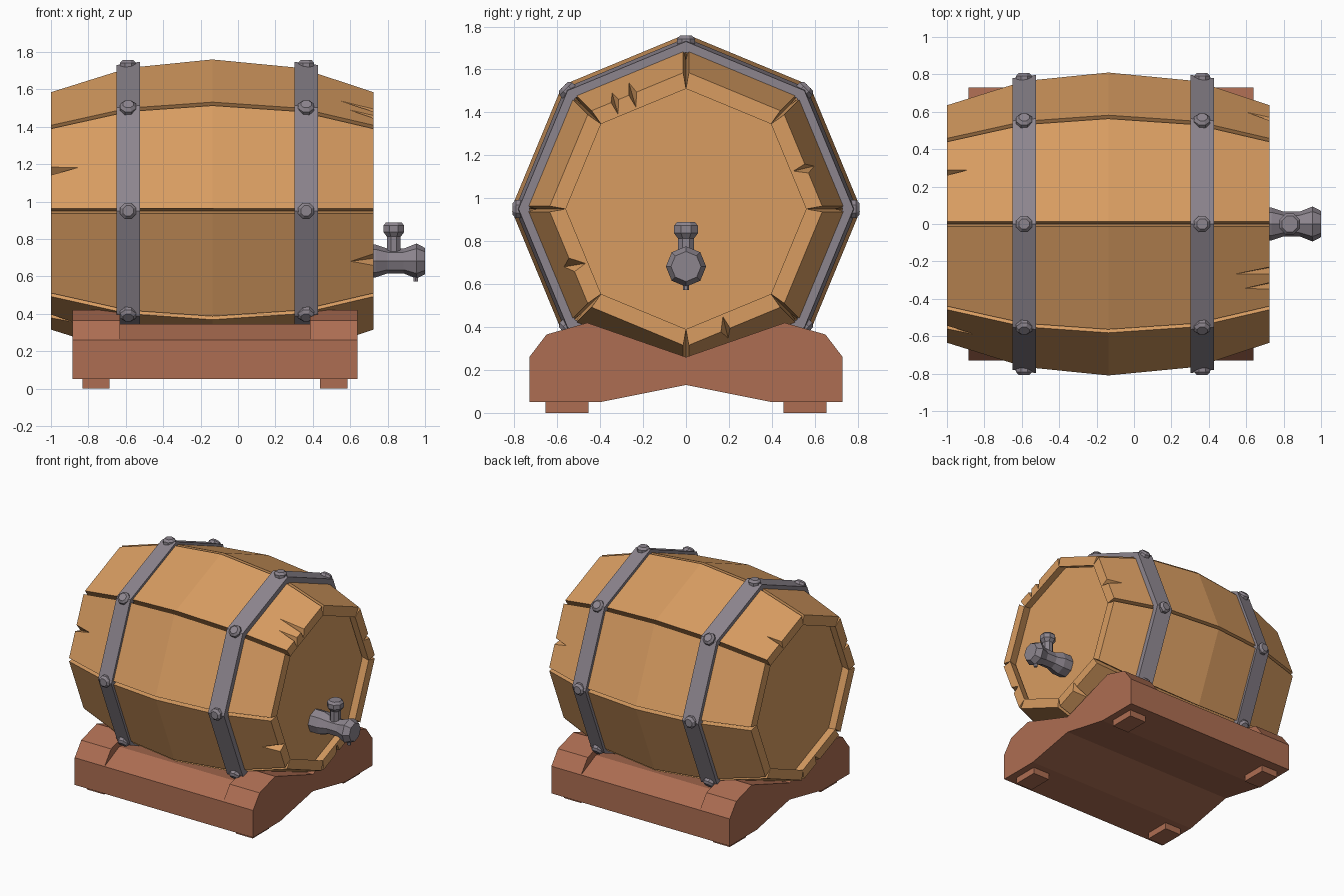
import bpy, bmesh, math
from mathutils import Vector, Matrix

if "Cube" in bpy.data.objects:
    bpy.data.objects.remove(bpy.data.objects["Cube"])

def material(name, rgb):
    m = bpy.data.materials.new(name)
    m.diffuse_color = (*rgb, 1)
    m.use_nodes = True
    m.node_tree.nodes["Principled BSDF"].inputs["Base Color"].default_value = m.diffuse_color
    return m

OAK = material("oak", (0.69, 0.335, 0.12))
IRON = material("iron", (0.265, 0.235, 0.27))
RED_WOOD = material("red_wood", (0.42, 0.155, 0.085))

def finish(bm, name, mat):
    bmesh.ops.recalc_face_normals(bm, faces=bm.faces)
    me = bpy.data.meshes.new(name)
    bm.to_mesh(me)
    bm.free()
    me.materials.append(mat)
    ob = bpy.data.objects.new(name, me)
    bpy.context.collection.objects.link(ob)
    return ob

def loft(bm, rings, closed=False):
    """Skin equal point rings; cap the ends unless closed into a tube."""
    vs = [[bm.verts.new(p) for p in r] for r in rings]
    n = len(vs[0])
    pairs = list(zip(vs, vs[1:])) + ([(vs[-1], vs[0])] if closed else [])
    for a, b in pairs:
        for i in range(n):
            j = (i + 1) % n
            bm.faces.new((a[i], a[j], b[j], b[i]))
    if not closed:
        bm.faces.new(vs[0])
        bm.faces.new(vs[-1])

def turned(bm, profile, origin, axis, sides=8, phase=0.0, closed=False):
    """Low-poly lathe: profile of (distance along axis, radius)."""
    rot = Vector((0, 0, 1)).rotation_difference(Vector(axis)).to_matrix().to_4x4()
    m = Matrix.Translation(origin) @ rot
    loft(bm, [[m @ Vector((r * math.cos(phase + i * math.tau / sides),
                           r * math.sin(phase + i * math.tau / sides), d))
               for i in range(sides)] for d, r in profile], closed)

CZ = 0.95                      # height of the barrel axis
def polar(x, r, a):
    return Vector((x, r * math.cos(a), CZ + r * math.sin(a)))

# Staves: (x, outer radius, inner radius)
PROFILE = [(-1.0, 0.64, 0.56), (-0.585, 0.77, 0.69), (-0.137, 0.815, 0.73),
           (0.33, 0.77, 0.69), (0.725, 0.64, 0.56)]
GAP = 0.014
# Cracks: stave -> (end, sideways offset, width, length)
CRACKS = {0: [(1, -0.045, 0.06, 0.13)], 1: [(-1, -0.055, 0.04, 0.12)],
          2: [(1, 0.02, 0.05, 0.19), (1, 0.11, 0.05, 0.14)],
          3: [(-1, 0.01, 0.06, 0.16)], 4: [(1, 0.03, 0.09, 0.13)],
          5: [(-1, 0.04, 0.06, 0.13)], 6: [(1, -0.05, 0.06, 0.14)]}

def crack_cutter(k, end, off, w, length):
    a = math.radians(22.5 + 45 * k)
    radial = Vector((0, math.cos(a), math.sin(a)))
    side = Vector((0, -math.sin(a), math.cos(a)))
    base = Vector((0.735 if end > 0 else -1.01, 0, CZ)) + side * off
    apo = 0.64 * math.cos(math.pi / 8)
    pts = [base + radial * (apo + 0.02) + side * w * 0.55,
           base + radial * (apo + 0.02) - side * w * 0.55,
           base + radial * (apo - 0.07) + side * w * 0.3,
           base + radial * (apo + 0.3 * length + 0.005) - Vector((end * (length + 0.01), 0, 0))]
    bm = bmesh.new()
    v = [bm.verts.new(p) for p in pts]
    for f in ((0, 1, 2), (0, 1, 3), (1, 2, 3), (0, 2, 3)):
        bm.faces.new([v[i] for i in f])
    ob = finish(bm, "crack_cutter", OAK)
    ob.hide_render = True
    return ob

for k in range(8):
    a0, a1 = math.radians(45 * k), math.radians(45 * k + 45)
    rings = []
    for x, ro, ri in PROFILE:
        p, q = polar(x, ro, a0), polar(x, ro, a1)
        shift = (q - p).normalized() * GAP
        rings.append([polar(x, ri, a0), p + shift, q - shift, polar(x, ri, a1)])
    bm = bmesh.new()
    loft(bm, rings)
    stave = finish(bm, f"stave_{k + 1}", OAK)
    cutters = [crack_cutter(k, *c) for c in CRACKS.get(k, [])]
    for c in cutters:
        mod = stave.modifiers.new("crack", 'BOOLEAN')
        mod.operation, mod.solver, mod.object = 'DIFFERENCE', 'EXACT', c
    if cutters:
        dg = bpy.context.evaluated_depsgraph_get()
        dg.update()
        cut = bpy.data.meshes.new_from_object(stave.evaluated_get(dg))
        stave.modifiers.clear()
        stave.data = cut
        for c in cutters:
            bpy.data.objects.remove(c)

# Recessed barrel heads
for name, x in (("front_head", 0.62), ("back_head", -0.935)):
    bm = bmesh.new()
    turned(bm, [(0, 0.575), (0.04, 0.575)], (x, 0, CZ), (1, 0, 0))
    finish(bm, name, OAK)

# Iron hoops with a rivet over every seam
rivets = bmesh.new()
for name, xa, xb, ra, rb in (("rear_hoop", -0.65, -0.525, 0.78, 0.797),
                             ("tap_hoop", 0.302, 0.427, 0.797, 0.78)):
    bm = bmesh.new()
    turned(bm, [(xa, ra), (xb, rb), (xb, rb - 0.05), (xa, ra - 0.05)],
           (0, 0, CZ), (1, 0, 0), closed=True)
    finish(bm, name, IRON)
    for i in range(8):
        a = math.radians(45 * i)
        turned(rivets, [(0, 0.046), (0.04, 0.046), (0.056, 0.03)],
               polar((xa + xb) / 2, 0.752, a), (0, math.cos(a), math.sin(a)),
               phase=math.pi / 8)
finish(rivets, "rivets", IRON)

# Tap: body, handle and spout
TZ = 0.682
bm = bmesh.new()
turned(bm, [(0.65, 0.088), (0.735, 0.088), (0.80, 0.066), (0.885, 0.066),
            (0.955, 0.094), (1.0, 0.07)], (0, 0, TZ), (1, 0, 0))
finish(bm, "tap_body", IRON)
bm = bmesh.new()
turned(bm, [(0, 0.04), (0.13, 0.04), (0.155, 0.06), (0.19, 0.06), (0.207, 0.045)],
       (0.833, 0, TZ), (0, 0, 1), phase=math.pi / 8)
finish(bm, "tap_handle", IRON)
bm = bmesh.new()
turned(bm, [(0, 0.014), (0.11, 0.014)], (0.95, 0, TZ), (0, 0, -1), sides=6)
finish(bm, "tap_spout", IRON)

# Stand: two cradle ends and a lower middle, mirrored half profiles (y, z)
END_HALF = [(0.40, 0.05), (0.73, 0.05), (0.73, 0.26), (0.65, 0.365), (0.46, 0.42)]
MID_HALF = [(0.40, 0.05), (0.73, 0.05), (0.73, 0.26), (0.55, 0.345)]
for name, half, xa, xb in (("rear_cradle", END_HALF, -0.885, -0.63),
                           ("tap_cradle", END_HALF, 0.385, 0.64),
                           ("middle_cradle", MID_HALF, -0.63, 0.385)):
    outline = [(0, 0.13)] + half + [(0, 0.26)] + [(-y, z) for y, z in reversed(half)]
    bm = bmesh.new()
    loft(bm, [[(x, y, z) for y, z in outline] for x in (xa, xb)])
    finish(bm, name, RED_WOOD)

# Four feet
bm = bmesh.new()
for x in (-0.76, 0.512):
    for y in (-0.555, 0.555):
        bmesh.ops.create_cube(bm, size=1, matrix=Matrix.Translation((x, y, 0.03))
                              @ Matrix.Diagonal((0.145, 0.2, 0.06, 1)))
finish(bm, "feet", RED_WOOD)
